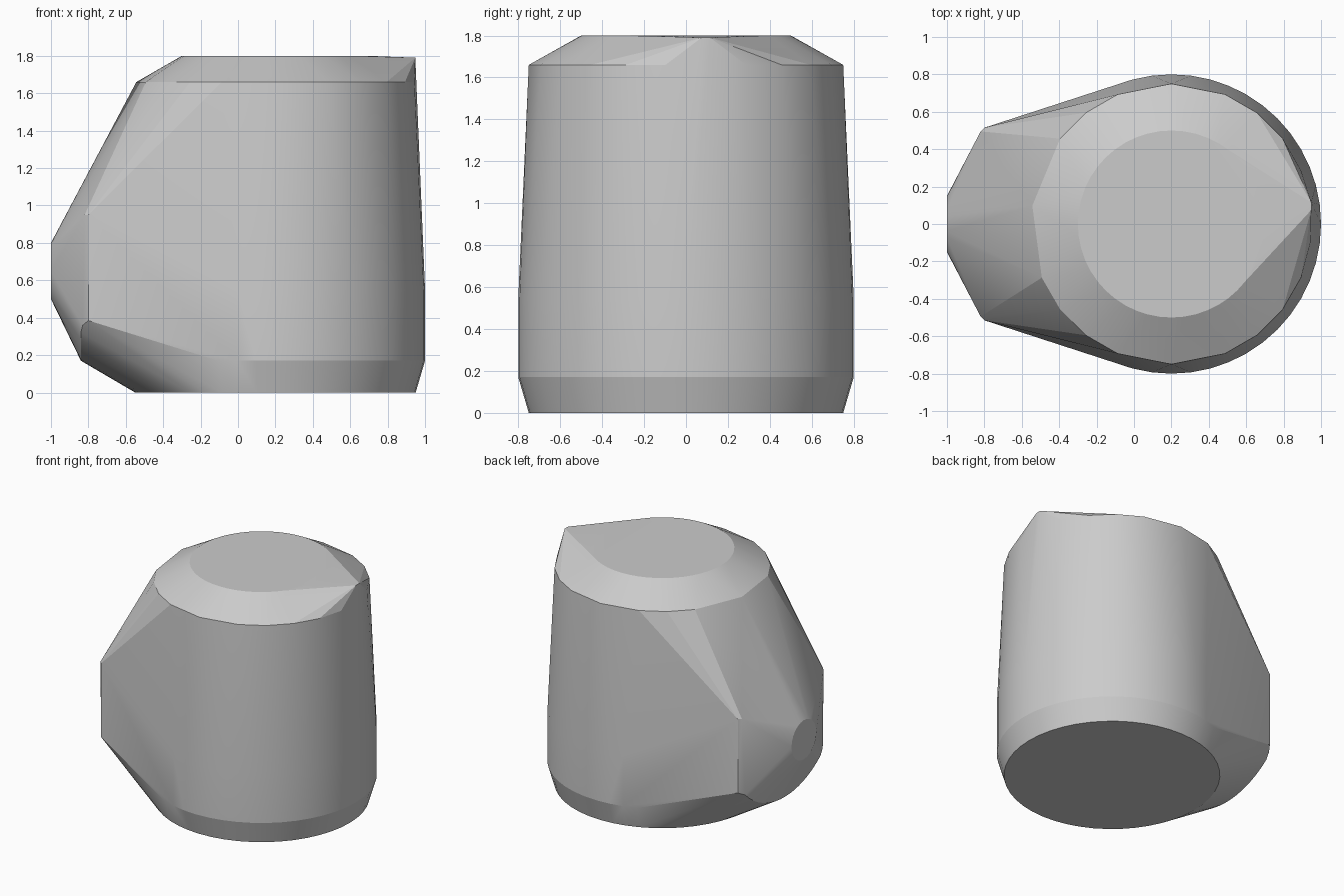
import bpy, bmesh
from math import sin, cos, radians

if "Cube" in bpy.data.objects:
    bpy.data.objects.remove(bpy.data.objects["Cube"])


def ring(cx, radius, z, angles):
    """Points of a horizontal ring at the given angles."""
    return [(cx + radius * cos(radians(a)), radius * sin(radians(a)), z) for a in angles]


full = [i * 7.5 for i in range(48)]
# The shoulder has fewer, unevenly spaced corners
shoulder = [7.5, 22.5, 37.5, 52.5, 67.5, 90, 112.5, 127.5, 142.5, 172.5, 202.5,
            217.5, 232.5, 247.5, 270, 292.5, 307.5, 322.5, 337.5, 352.5]

# Round body: foot, wall, shoulder and flat top
points = ring(0.2, 0.75, 0, full)
points += ring(0.2, 0.8, 0.17, full)
points += ring(0.2, 0.8, 0.55, full)
points += ring(0.2, 0.75, 1.66, shoulder)
points += ring(0.2, 0.5, 1.8, full)

# Small raised tip on the rim
points += [(0.935, 0.05, 1.78), (0.948, 0.075, 1.79),
           (0.948, 0.115, 1.79), (0.935, 0.14, 1.78)]

# Side bulge: round end disc
points += [(-1, 0.15 * cos(radians(a)), 0.65 + 0.15 * sin(radians(a)))
           for a in range(0, 360, 15)]
# Side bulge: curved lower edge
for i in range(-8, 9):
    y = 0.43 * i / 8
    points.append((-0.84, y, 0.86 - (0.69 ** 2 - y * y) ** 0.5))
# Side bulge: cheeks
for s in (-1, 1):
    points += [(-0.83, s * 0.47, 0.36), (-0.8, s * 0.515, 0.385),
               (-0.8, s * 0.515, 0.95), (-0.82, s * 0.495, 0.95)]

# Wrap everything in one convex shell
bm = bmesh.new()
for p in points:
    bm.verts.new(p)
hull = bmesh.ops.convex_hull(bm, input=bm.verts[:])
loose = {g for g in hull["geom_interior"] + hull["geom_unused"]
         if isinstance(g, bmesh.types.BMVert)}
bmesh.ops.delete(bm, geom=list(loose), context='VERTS')
bmesh.ops.dissolve_limit(bm, angle_limit=radians(0.5), verts=bm.verts[:], edges=bm.edges[:])
bmesh.ops.recalc_face_normals(bm, faces=bm.faces[:])
mesh = bpy.data.meshes.new("body_shell")
bm.to_mesh(mesh)
bm.free()

body = bpy.data.objects.new("body_shell", mesh)
bpy.context.collection.objects.link(body)
bpy.context.view_layer.objects.active = body
body.select_set(True)
bpy.ops.object.shade_smooth_by_angle(angle=radians(14))
